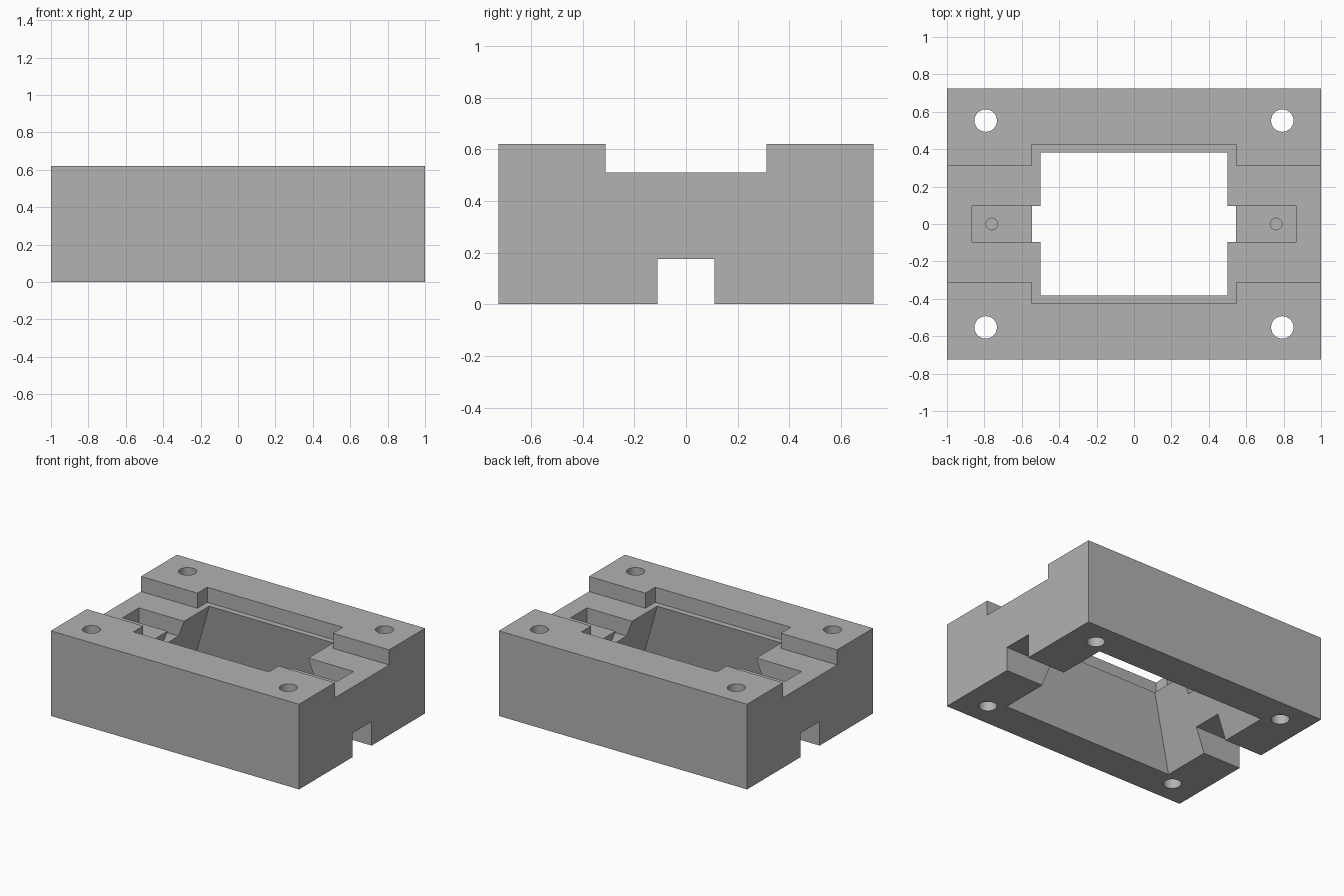
import bpy
import bmesh
from math import radians

default = bpy.data.objects.get("Cube")
if default:
    bpy.data.objects.remove(default, do_unlink=True)

grey = bpy.data.materials.new("plain grey")
grey.use_nodes = True
colour = (0.445, 0.445, 0.445, 1)
grey.diffuse_color = colour
grey.node_tree.nodes["Principled BSDF"].inputs["Base Color"].default_value = colour


def make_object(name, bm):
    bmesh.ops.recalc_face_normals(bm, faces=bm.faces)
    mesh = bpy.data.meshes.new(name)
    bm.to_mesh(mesh)
    bm.free()
    mesh.materials.append(grey)
    obj = bpy.data.objects.new(name, mesh)
    bpy.context.collection.objects.link(obj)
    return obj


def frustum(name, low, high, z0, z1):
    """Centred block with half sizes low at z0 and high at z1."""
    bm = bmesh.new()
    bmesh.ops.create_cube(bm, size=2)
    for v in bm.verts:
        half, z = (high, z1) if v.co.z > 0 else (low, z0)
        v.co = (v.co.x * half[0], v.co.y * half[1], z)
    return make_object(name, bm)


def box(name, hx, hy, z0, z1):
    return frustum(name, (hx, hy), (hx, hy), z0, z1)


def drill(name, x, y, r, z0, z1):
    bm = bmesh.new()
    bmesh.ops.create_cone(bm, cap_ends=True, segments=48, radius1=r, radius2=r, depth=z1 - z0)
    bmesh.ops.translate(bm, verts=bm.verts, vec=(x, y, (z0 + z1) / 2))
    return make_object(name, bm)


HEIGHT, STEP, OVER = 0.62, 0.51, 0.8
body = box("mounting_block", 1, 0.725, 0, HEIGHT)


# Tapered window, extended along its slope past both ends
def slope(z):
    t = z / STEP
    return 0.695 - 0.195 * t, 0.475 - 0.092 * t


cutters = [
    box("top_channel", 1.2, 0.312, STEP, OVER),
    box("centre_recess", 0.545, 0.425, STEP, OVER),
    box("bottom_channel", 1.2, 0.11, -0.2, 0.175),
    frustum("tapered_window", slope(-0.1), slope(0.57), -0.1, 0.57),
    box("end_pockets", 0.865, 0.095, 0.39, OVER),
]

# Corner bolt holes and blind screw holes
for sx in (-1, 1):
    cutters.append(drill("screw_hole", sx * 0.76, 0, 0.031, 0.24, 0.45))
    for sy in (-1, 1):
        cutters.append(drill("bolt_hole", sx * 0.793, sy * 0.553, 0.06, -0.1, OVER))

# Cut the block
bpy.ops.object.select_all(action='DESELECT')
bpy.context.view_layer.objects.active = body
body.select_set(True)
for cutter in cutters:
    cutter.hide_render = True
    mod = body.modifiers.new(cutter.name, 'BOOLEAN')
    mod.operation = 'DIFFERENCE'
    mod.solver = 'EXACT'
    mod.object = cutter
    bpy.ops.object.modifier_apply(modifier=mod.name)
for cutter in cutters:
    bpy.data.objects.remove(cutter, do_unlink=True)

bpy.ops.object.shade_smooth_by_angle(angle=radians(30))
